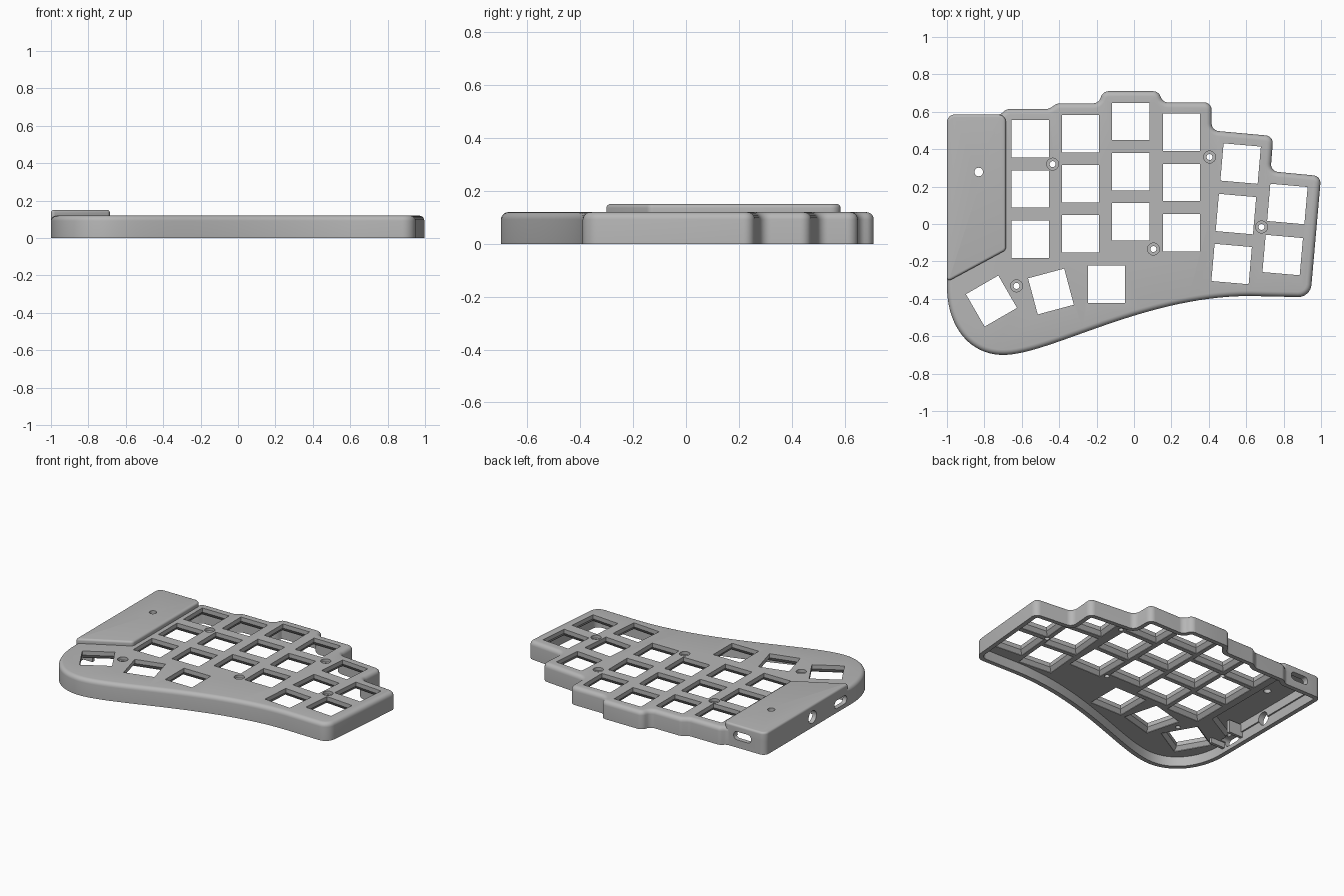
import bpy, bmesh, math
from mathutils import Vector, Matrix
from mathutils.geometry import interpolate_bezier

if "Cube" in bpy.data.objects:
    bpy.data.objects.remove(bpy.data.objects["Cube"])

grey = bpy.data.materials.new("case grey")
grey.use_nodes = True
grey.diffuse_color = (0.47, 0.47, 0.47, 1)
grey.node_tree.nodes["Principled BSDF"].inputs["Base Color"].default_value = (0.47, 0.47, 0.47, 1)

WALL, PLATE, TOP, COVER_TOP = 0.03, 0.065, 0.12, 0.15


def rounded(corners, steps=7):
    """Fillet the corners (x, y, radius) of a closed polygon."""
    out = []
    for i, (x, y, r) in enumerate(corners):
        p = Vector((x, y))
        if not r:
            out.append(p)
            continue
        a = Vector(corners[i - 1][:2]) - p
        b = Vector(corners[(i + 1) % len(corners)][:2]) - p
        t = min(r / math.tan(a.angle(b) / 2), 0.45 * a.length, 0.45 * b.length)
        a, b = a.normalized() * t, b.normalized() * t
        out += [v.to_2d() for v in interpolate_bezier(p + a, p + a * 0.45, p + b * 0.45, p + b, steps)]
    return out


def inset(points, d):
    """Move a counter-clockwise outline inward by d."""
    out = []
    for i, p in enumerate(points):
        e = (p - points[i - 1]).normalized()
        f = (points[(i + 1) % len(points)] - p).normalized()
        n, m = Vector((-e.y, e.x)), Vector((-f.y, f.x))
        out.append(p + (n + m) * d / (1 + n.dot(m)))
    return out


def stack(bm, loops, matrix=Matrix()):
    """Skin a stack of (outline, z) loops and cap both ends."""
    rings = [[bm.verts.new(matrix @ Vector((p[0], p[1], z))) for p in pts] for pts, z in loops]
    for low, high in zip(rings, rings[1:]):
        for i in range(len(low)):
            j = (i + 1) % len(low)
            bm.faces.new((low[i], low[j], high[j], high[i]))
    bm.faces.new(rings[0][::-1])
    bm.faces.new(rings[-1])


def finish(name, bm):
    bmesh.ops.recalc_face_normals(bm, faces=bm.faces[:])
    mesh = bpy.data.meshes.new(name)
    bm.to_mesh(mesh)
    bm.free()
    mesh.materials.append(grey)
    obj = bpy.data.objects.new(name, mesh)
    bpy.context.collection.objects.link(obj)
    return obj


def boolean(target, tool, operation):
    tool.hide_render = True
    mod = target.modifiers.new(tool.name, 'BOOLEAN')
    mod.operation, mod.solver, mod.object = operation, 'EXACT', tool
    bpy.context.view_layer.objects.active = target
    bpy.ops.object.modifier_apply(modifier=mod.name)
    bpy.data.objects.remove(tool)


def round_top(points, top, r):
    """Quarter-round loops that close the top edge."""
    angles = [math.pi / 2 * k / 5 for k in range(6)]
    return [(inset(points, r * (1 - math.cos(a))), top - r + r * math.sin(a)) for a in angles]


def circle(r, n=24):
    return [(r * math.cos(math.tau * k / n), r * math.sin(math.tau * k / n)) for k in range(n)]


def square(s):
    return [(-s, -s), (s, -s), (s, s), (-s, s)]


# Case outline: palm curve along the front, stepped columns along the back
curve = interpolate_bezier((-1, -.33), (-1, -.56), (-.87, -.70), (-.7, -.70), 20)
curve += interpolate_bezier((-.7, -.70), (-.45, -.70), (.05, -.385), (.62, -.385), 32)[1:]
corners = [(-1, .585, .04)] + [(p.x, p.y, 0) for p in curve] + [
    (.943, -.392, .07), (1, .256, .04), (.73, .282, .04), (.745, .47, .04),
    (.415, .50, .04), (.415, .65, .04), (.155, .65, .04), (.13, .71, .04),
    (-.165, .71, .04), (-.19, .645, .04), (-.41, .645, .04),
    (-.455, .615, .04), (-.68, .615, .04), (-.715, .585, .04)]
outline = rounded(corners)

# Shell, open underneath
bm = bmesh.new()
inner = inset(outline, WALL)
stack(bm, [(inner, PLATE), (inner, 0), (outline, 0)] + round_top(outline, TOP, .028))
case = finish("keyboard_case", bm)

# Raised controller cover
cover = rounded([(-1, .585, .04), (-1, -.31, .015), (-.685, -.14, .025), (-.685, .585, .04)])
bm = bmesh.new()
stack(bm, [(cover, .085)] + round_top(cover, COVER_TOP, .014))
boolean(case, finish("controller_cover", bm), 'UNION')

# Controller bay under the cover
bay = rounded([(-.96, .545, 0), (-.96, -.25, 0), (-.725, -.12, 0), (-.725, .545, 0)])
bm = bmesh.new()
stack(bm, [(bay, .03), (bay, .125)])
boolean(case, finish("bay_cutter", bm), 'DIFFERENCE')

# Key openings: straight at the top, flared underneath
keys = []
for x, y in [(-.555, .187), (-.286, .215), (-.018, .28), (.254, .222)]:
    keys += [(x, y + k * .268, 0) for k in (-1, 0, 1)]
keys += [(.57, .323, -5), (.545, .053, -5), (.522, -.214, -5), (.82, .107, -5), (.795, -.166, -5)]
keys += [(-.147, -.323, 0), (-.444, -.361, 15), (-.762, -.412, 30)]
bm = bmesh.new()
for x, y, angle in keys:
    place = Matrix.Translation((x, y, 0)) @ Matrix.Rotation(math.radians(angle), 4, 'Z')
    stack(bm, [(square(.12), .045), (square(.12), .068), (square(.1), .092), (square(.1), .2)], place)
boolean(case, finish("key_cutter", bm), 'DIFFERENCE')

# Counterbored screw holes and the reset hole
bm = bmesh.new()
for x, y in [(-.435, .32), (.404, .358), (.682, -.016), (.104, -.134), (-.628, -.331)]:
    stack(bm, [(circle(.016), .03), (circle(.016), .1), (circle(.032), .1), (circle(.032), .2)],
          Matrix.Translation((x, y, 0)))
stack(bm, [(circle(.023), .1), (circle(.023), .2)], Matrix.Translation((-.83, .278, 0)))
boolean(case, finish("screw_cutter", bm), 'DIFFERENCE')


# Side openings: cable port at the back, round jack and switch slot on the outer wall
def slot(length, height):
    r = height / 2 - .001
    h, l = height / 2, length / 2
    return rounded([(-l, -h, r), (l, -h, r), (l, h, r), (-l, h, r)])


bm = bmesh.new()
facing_back = Matrix.Rotation(math.pi / 2, 4, 'X')
facing_side = Matrix.Rotation(math.pi / 2, 4, 'Z') @ facing_back
for shape, spot, turn in [(slot(.13, .055), (-.83, .58, .08), facing_back),
                          (circle(.042), (-1, .08, .07), facing_side),
                          (slot(.13, .055), (-1, -.22, .055), facing_side)]:
    stack(bm, [(shape, -.07), (shape, .07)], Matrix.Translation(spot) @ turn)
boolean(case, finish("port_cutter", bm), 'DIFFERENCE')

# Ribs that hold the switch beside its slot
for name, y in (("front_switch_rib", -.305), ("rear_switch_rib", -.135)):
    bm = bmesh.new()
    stack(bm, [(square(.5), .03), (square(.5), .115 if y > -.2 else .08)],
          Matrix.Translation((-.92, y, 0)) @ Matrix.Diagonal((.11, .02, 1, 1)))
    finish(name, bm)

# Smooth fillets, sharp edges kept
bpy.ops.object.select_all(action='DESELECT')
case.select_set(True)
bpy.context.view_layer.objects.active = case
bpy.ops.object.shade_smooth_by_angle(angle=math.radians(35))
